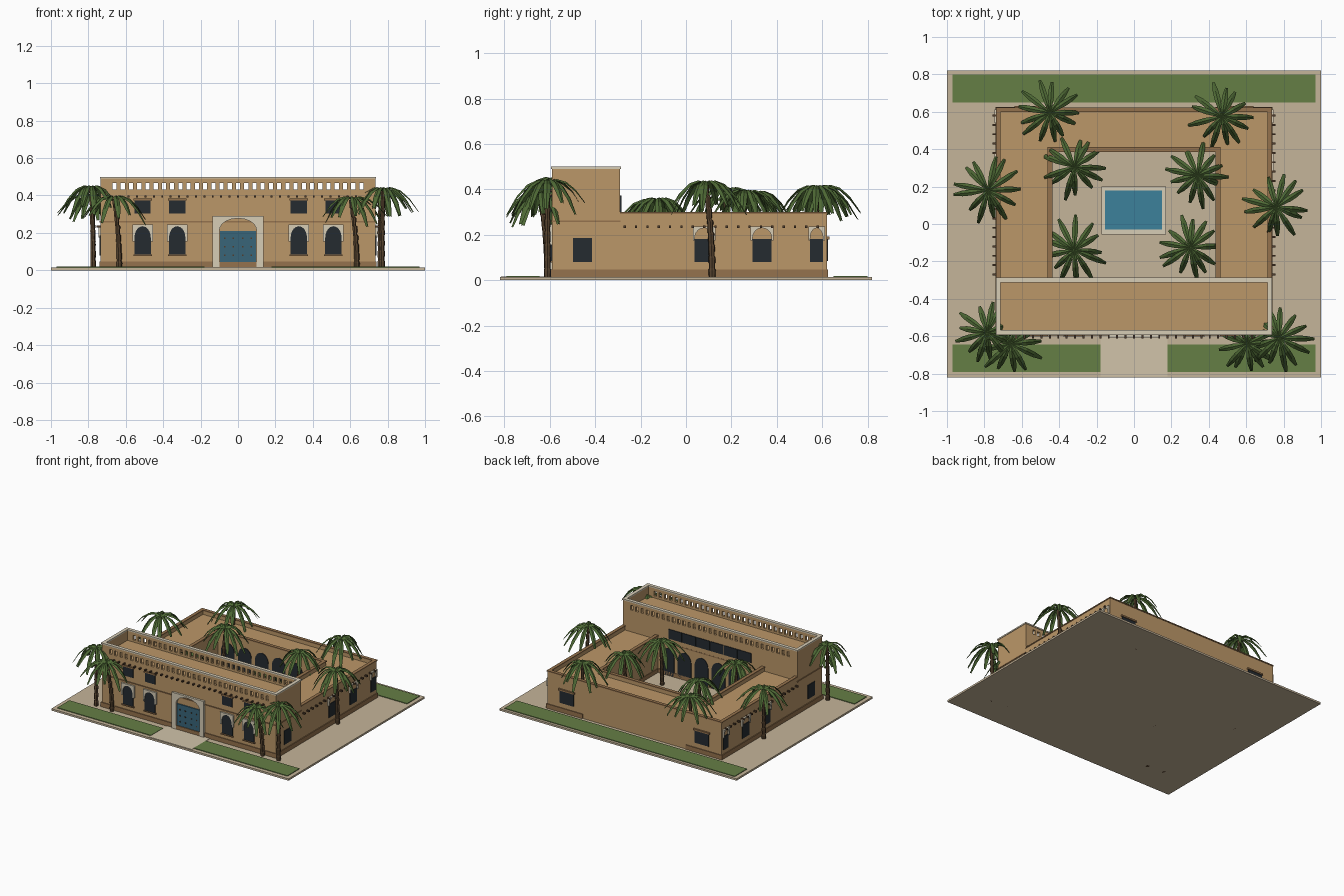
import bpy, math, random
from mathutils import Vector, Matrix

if "Cube" in bpy.data.objects:
    bpy.data.objects.remove(bpy.data.objects["Cube"])
random.seed(4)


def mat(name, r, g, b):
    m = bpy.data.materials.new(name)
    m.diffuse_color = (r, g, b, 1)
    m.use_nodes = True
    m.node_tree.nodes["Principled BSDF"].inputs["Base Color"].default_value = m.diffuse_color
    return m


WALL = mat("clay", .50, .31, .14)
DARK_CLAY = mat("dark_clay", .30, .17, .075)
PAVING = mat("paving", .56, .46, .32)
PATH = mat("path", .64, .55, .40)
GRASS = mat("grass", .13, .21, .06)
STONE = mat("pale_stone", .68, .61, .47)
GLASS = mat("dark_glass", .018, .024, .03)
BLUE = mat("blue_door", .04, .13, .19)
WATER = mat("water", .045, .22, .33)
WOOD = mat("wood", .08, .045, .025)
TRUNK = mat("trunk", .10, .06, .03)
LEAF = mat("leaf", .075, .14, .035)


def mesh(name, verts, faces, m):
    me = bpy.data.meshes.new(name)
    me.from_pydata(verts, [], faces)
    me.materials.append(m)
    ob = bpy.data.objects.new(name, me)
    bpy.context.collection.objects.link(ob)
    return ob


def boxes(name, items, m):
    """One object made of several boxes (x0, x1, y0, y1, z0, z1)."""
    v, f = [], []
    for x0, x1, y0, y1, z0, z1 in items:
        n = len(v)
        v += [(x, y, z) for z in (z0, z1) for x, y in ((x0, y0), (x1, y0), (x1, y1), (x0, y1))]
        f += [[n + i for i in q] for q in ((3, 2, 1, 0), (4, 5, 6, 7), (0, 1, 5, 4),
                                           (1, 2, 6, 5), (2, 3, 7, 6), (3, 0, 4, 7))]
    return mesh(name, v, f, m)


def panel(name, pts, wall, u0, depth, m):
    """Extrude a (u, z) outline out of a wall given as (x, y, angle)."""
    x, y, a = wall
    M = Matrix.Translation((x, y, 0)) @ Matrix.Rotation(math.radians(a), 4, 'Z')
    n = len(pts)
    v = [M @ Vector((u0 + u, d, z)) for d in (-depth, .004) for u, z in pts]
    f = [list(range(n)), list(range(2 * n - 1, n - 1, -1))]
    f += [[i, i + n, (i + 1) % n + n, (i + 1) % n] for i in range(n)]
    return mesh(name, v, f, m)


def rect(w, z0, z1):
    return [(-w, z0), (w, z0), (w, z1), (-w, z1)]


def arc(w, spring, top):
    """Pointed arch from right spring to left spring."""
    h = top - spring
    right = [(w * math.cos(t) ** .8 if t < 1.5 else 0, spring + h * (.8 * math.sin(t) + .2 * t / (math.pi / 2)))
             for t in (i * math.pi / 10 for i in range(6))]
    return right + [(-u, z) for u, z in reversed(right[:-1])]


def arch(w, z0, spring, top):
    return [(-w, z0), (w, z0)] + arc(w, spring, top)


def arch_frame(w, wi, z0, z1, spring, top):
    return [(wi, z0), (w, z0), (w, z1), (-w, z1), (-w, z0), (-wi, z0)] + arc(wi, spring, top)[::-1]


FRONT, BACK = (0, -.59, 0), (0, .62, 180)
RIGHT, LEFT = (.735, 0, 90), (-.735, 0, -90)

# grounds
boxes("base_slab", [(-1, 1, -.82, .82, 0, .014)], PAVING)
boxes("lawns", [(-.97, .97, .65, .80, .01, .019), (-.97, -.18, -.79, -.645, .01, .019),
                (.18, .97, -.79, -.645, .01, .019)], GRASS)
boxes("entrance_path", [(-.18, .18, -.815, -.59, .01, .017)], PATH)
boxes("courtyard_floor", [(-.44, .44, -.29, .39, .01, .018)], PAVING)
boxes("pool_rim", [(-.175, .17, -.055, -.03, .01, .032), (-.175, .17, .18, .2, .01, .032),
                   (-.175, -.155, -.03, .18, .01, .032), (.15, .17, -.03, .18, .01, .032)], STONE)
boxes("pool_water", [(-.155, .15, -.03, .18, .01, .025)], WATER)

# main volumes
boxes("front_block", [(-.735, .735, -.59, -.29, .01, .415)], WALL)
boxes("low_wings", [(-.735, -.44, -.29, .62, .01, .265), (.44, .735, -.29, .62, .01, .265),
                    (-.44, .44, .39, .62, .01, .265)], WALL)
boxes("plinth", [(-.741, .741, -.596, -.286, .01, .048), (-.741, -.436, -.29, .626, .01, .048),
                 (.436, .741, -.29, .626, .01, .048)], DARK_CLAY)
boxes("string_course", [(-.74, .74, -.595, -.289, .256, .264)], DARK_CLAY)

# wing parapet
T = .018


def wing_parapet(e, z0, z1):
    t = T + e
    return [(s * .735 - t if s > 0 else -.735 - e, .735 + e if s > 0 else -.735 + t, -.29, .62 + e, z0, z1)
            for s in (-1, 1)] + [
        (-.735, .735, .62 - t, .62 + e, z0, z1),
        (-.44 - t, -.44 + e, -.29, .39, z0, z1), (.44 - e, .44 + t, -.29, .39, z0, z1),
        (-.44 - t, .44 + t, .39 - e, .39 + t, z0, z1)]


boxes("wing_parapet", wing_parapet(0, .26, .292), WALL)
boxes("wing_coping", wing_parapet(.004, .292, .3), DARK_CLAY)

# pierced parapet of the front block
rails = [(-.735, -.735 + T, -.59, -.29, .41, .49), (.735 - T, .735, -.59, -.29, .41, .49)]
coping = [(-.739, -.713, -.594, -.286, .49, .5), (.713, .739, -.594, -.286, .49, .5)]
for y in (-.59, -.29 - T):
    rails += [(-.735, .735, y, y + T, .41, .431), (-.735, .735, y, y + T, .466, .49),
              (-.735, -.671, y, y + T, .431, .466), (.671, .735, y, y + T, .431, .466)]
    rails += [(-.649 + .044 * i, -.627 + .044 * i, y, y + T, .431, .466) for i in range(30)]
    coping.append((-.739, .739, y - .004, y + T + .004, .49, .5))
boxes("front_parapet", rails, WALL)
boxes("front_coping", coping, STONE)

# projecting roof beam ends
beams = [(x - .005, x + .005, -.612, -.585, .39, .4) for x in (-.63 + .045 * i for i in range(29))]
for s in (-1, 1):
    x0, x1 = sorted((s * .73, s * .757))
    beams += [(x0, x1, y - .005, y + .005, .23, .24) for y in (-.27 + .05 * i for i in range(18))]
boxes("beam_ends", beams, WOOD)

# front door
panel("door_frame", arch_frame(.135, .1, .015, .29, .21, .278), FRONT, 0, .016, STONE)
panel("door_step", rect(.1, .012, .045), FRONT, 0, .014, DARK_CLAY)
panel("door", rect(.097, .045, .21), FRONT, 0, .008, BLUE)
boxes("door_studs", [(x - .004, x + .004, -.602, -.597, z - .004, z + .004)
                     for x in (-.07, -.025, .025, .07) for z in (.08, .125, .17)], WOOD)

# front windows
for x in (-.51, -.325, .325, .51):
    panel("arched_window", arch(.044, .085, .17, .236), FRONT, x, .006, GLASS)
    panel("arched_window_frame", arch_frame(.055, .044, .155, .246, .17, .236), FRONT, x, .012, STONE)
    panel("window_sill", rect(.05, .077, .085), FRONT, x, .012, DARK_CLAY)
    panel("upper_window", rect(.043, .303, .373), FRONT, x, .005, GLASS)
    panel("upper_lintel", rect(.05, .373, .383), FRONT, x, .01, DARK_CLAY)

# side windows, same on both sides
for wall, s in ((RIGHT, 1), (LEFT, -1)):
    panel("side_window", rect(.042, .08, .185), wall, s * -.455, .005, GLASS)
    for y in (.08, .335, .575):
        w = .028 if y > .5 else .042
        panel("side_arched_window", rect(w, .08, .182), wall, s * y, .005, GLASS)
        panel("side_arch_frame", arch_frame(w + .008, w, .175, .236, .184, .23), wall, s * y, .012, STONE)

# rear windows
for x in (-.57, .57):
    panel("rear_window", rect(.06, .085, .18), BACK, x, .006, GLASS)
    panel("rear_lintel", rect(.068, .18, .192), BACK, x, .012, DARK_CLAY)

# courtyard arcades and upper gallery windows
for wall in ((0, -.29, 180), (0, .39, 0)):
    for i in range(6):
        panel("arcade_arch", arch(.057, .018, .15, .225), wall, (i - 2.5) * .143, .004, GLASS)
for i in range(6):
    panel("gallery_window", rect(.056, .3, .372), (0, -.29, 180), (i - 2.5) * .117, .005, GLASS)


# palms
def palm(bx, by, tx, ty, top):
    h, n = top - .02, 7
    v, f, rings = [], [], 8
    for k in range(rings):
        t = k / (rings - 1)
        cx, cy = bx + (tx - bx) * t * t, by + (ty - by) * t * t
        for r, dz in ((.014 - .004 * t, 0), (.0165 - .004 * t, h / rings * .8)):
            z = h * k / rings + dz
            v += [(cx + r * math.cos(6.2832 * j / n), cy + r * math.sin(6.2832 * j / n), z) for j in range(n)]
    for k in range(2 * rings - 1):
        f += [[k * n + j, k * n + (j + 1) % n, (k + 1) * n + (j + 1) % n, (k + 1) * n + j] for j in range(n)]
    f += [list(range(n))[::-1], list(range(len(v) - n, len(v)))]
    mesh("palm_trunk", v, f, TRUNK)
    v, f = [], []
    count = 13
    for i in range(count):
        a = 6.2832 * (i + random.uniform(-.25, .25)) / count
        L = random.uniform(.14, .19)
        drop = random.uniform(.09, .15)
        d, s = Vector((math.cos(a), math.sin(a), 0)), Vector((-math.sin(a), math.cos(a), 0))
        b = len(v)
        for t, w in ((0, .004), (.25, .011), (.5, .016), (.75, .015), (1, .007)):
            c = Vector((tx, ty, h)) + d * L * t + Vector((0, 0, .085 * t - (drop + .085) * t * t))
            low = Vector((0, 0, -.6 * w))
            v += [c - s * w + low, c, c + s * w + low]
        for k in range(4):
            q = b + 3 * k
            f += [[q, q + 3, q + 4, q + 1], [q + 1, q + 4, q + 5, q + 2]]
    mesh("palm_fronds", v, f, LEAF)


for p in ((-.775, -.6, -.785, -.58, .465), (-.635, -.61, -.66, -.64, .41),
          (.635, -.61, .605, -.64, .405), (.77, -.61, .775, -.61, .455),
          (-.775, .17, -.78, .18, .42), (.76, .115, .76, .09, .45),
          (-.45, .58, -.45, .595, .43), (.47, .57, .47, .575, .43),
          (-.33, .29, -.32, .305, .405), (.34, .24, .34, .26, .41),
          (-.32, -.15, -.32, -.14, .37), (.3, -.14, .3, -.125, .375)):
    palm(*p)
